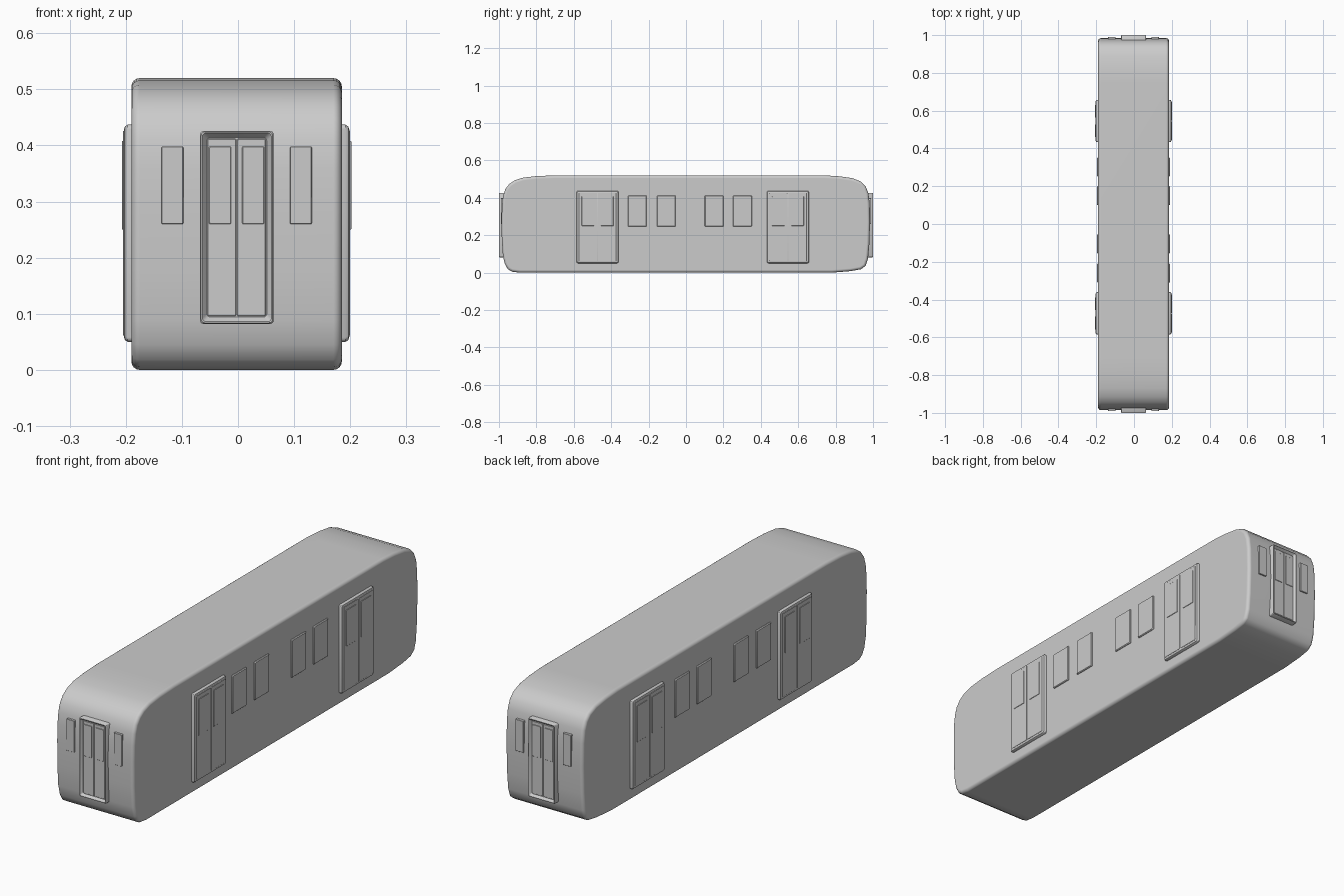
import bpy, bmesh, math

if "Cube" in bpy.data.objects:
    bpy.data.objects.remove(bpy.data.objects["Cube"])

grey = bpy.data.materials.new("light_grey")
grey.use_nodes = True
COLOUR = (0.6, 0.6, 0.6, 1)
grey.diffuse_color = COLOUR
grey.node_tree.nodes["Principled BSDF"].inputs["Base Color"].default_value = COLOUR

CX = -0.0025      # middle of the car across its width
HALF = 0.1875     # half width of the body


def finish(name, bm, angle=35):
    bmesh.ops.recalc_face_normals(bm, faces=bm.faces)
    mesh = bpy.data.meshes.new(name)
    bm.to_mesh(mesh)
    bm.free()
    ob = bpy.data.objects.new(name, mesh)
    bpy.context.collection.objects.link(ob)
    mesh.materials.append(grey)
    bpy.ops.object.select_all(action='DESELECT')
    ob.select_set(True)
    bpy.context.view_layer.objects.active = ob
    bpy.ops.object.shade_smooth_by_angle(angle=math.radians(angle))
    return ob


def rounded_rect(u0, u1, z0, z1, r, steps=3):
    pts = []
    corners = [(u1 - r, z1 - r), (u0 + r, z1 - r), (u0 + r, z0 + r), (u1 - r, z0 + r)]
    for k, (u, z) in enumerate(corners):
        for i in range(steps + 1):
            a = math.pi / 2 * (k + i / steps)
            pts.append((u + r * math.cos(a), z + r * math.sin(a)))
    return pts


def panel(name, axis, sign, rect, loops, r=0.004):
    """Closed loft of rounded rectangles; each loop is (inset, outward distance)."""
    u0, u1, z0, z1 = rect
    bm = bmesh.new()
    rings = []
    for inset, d in loops:
        ring = []
        for u, z in rounded_rect(u0 + inset, u1 - inset, z0 + inset, z1 - inset, r):
            co = (CX + sign * d, u, z) if axis == 'x' else (CX + u, sign * d, z)
            ring.append(bm.verts.new(co))
        rings.append(ring)
    n = len(rings[0])
    for a, b in zip(rings, rings[1:]):
        for i in range(n):
            bm.faces.new((a[i], a[(i + 1) % n], b[(i + 1) % n], b[i]))
    bm.faces.new(rings[0])
    bm.faces.new(rings[-1])
    return finish(name, bm)


def plate(name, axis, sign, rect, back, front, r=0.002):
    return panel(name, axis, sign, rect, [(0, back), (0, front - 0.001), (0.001, front)], r)


# Body: side profile pulled across the width, with rounded long edges
profile = [(-0.70, 0.52), (-0.80, 0.516), (-0.87, 0.508), (-0.915, 0.494), (-0.945, 0.474),
           (-0.966, 0.447), (-0.978, 0.41), (-0.984, 0.36), (-0.986, 0.29), (-0.985, 0.18),
           (-0.979, 0.09), (-0.968, 0.045), (-0.952, 0.018), (-0.93, 0.005), (-0.89, 0.0),
           (0.78, 0.0), (0.88, 0.008), (0.935, 0.018), (0.96, 0.036), (0.973, 0.075),
           (0.98, 0.15), (0.984, 0.27), (0.982, 0.37), (0.975, 0.425), (0.96, 0.462),
           (0.935, 0.487), (0.89, 0.505), (0.82, 0.515), (0.74, 0.52)]
bm = bmesh.new()
cap = bm.faces.new([bm.verts.new((CX - HALF, y, z)) for y, z in profile])
side = bmesh.ops.extrude_face_region(bm, geom=[cap])
bmesh.ops.translate(bm, vec=(2 * HALF, 0, 0),
                    verts=[v for v in side["geom"] if isinstance(v, bmesh.types.BMVert)])
body = finish("car_body", bm, 60)
bevel = body.modifiers.new("rounded_edges", 'BEVEL')
bevel.width = 0.015
bevel.segments = 4
bevel.limit_method = 'ANGLE'
bevel.angle_limit = math.radians(60)
weighted = body.modifiers.new("flat_sides", 'WEIGHTED_NORMAL')
weighted.keep_sharp = False

# Sides: two sliding doors and four windows each
for sign, label in ((1, "left"), (-1, "right")):
    for y, place in ((-0.473, "front"), (0.545, "rear")):
        name = f"{label}_{place}_door"
        panel(name + "_frame", 'x', sign, (y - 0.112, y + 0.112, 0.05, 0.437),
              [(0, 0.17), (0, 0.194), (0.003, 0.199), (0.009, 0.201)], 0.008)
        for s in (-1, 1):
            leaf = sorted((y + s * 0.002, y + s * 0.101))
            plate(name + "_leaf", 'x', sign, (*leaf, 0.061, 0.426), 0.19, 0.2025)
            pane = sorted((y + s * 0.018, y + s * 0.085))
            plate(name + "_window", 'x', sign, (*pane, 0.25, 0.408), 0.19, 0.2045)
    for y in (-0.26, -0.105, 0.15, 0.302):
        panel(f"{label}_window", 'x', sign, (y - 0.05, y + 0.05, 0.246, 0.412),
              [(0, 0.17), (0, 0.190), (0.003, 0.1935)])

# Ends: a framed, sunken double door between two narrow windows
for sign, label in ((-1, "front"), (1, "back")):
    panel(label + "_door_frame", 'y', sign, (-0.065, 0.066, 0.082, 0.426),
          [(0, 0.95), (0, 0.997), (0.002, 1.0), (0.004, 1.0), (0.012, 0.989)], 0.006)
    for s in (-1, 1):
        leaf = sorted((s * 0.001, s * 0.052))
        plate(label + "_door_leaf", 'y', sign, (*leaf, 0.096, 0.412), 0.97, 0.9905)
        pane = sorted((s * 0.010, s * 0.049))
        plate(label + "_door_window", 'y', sign, (*pane, 0.26, 0.398), 0.97, 0.9925)
        outer = sorted((s * 0.095, s * 0.134))
        plate(label + "_window", 'y', sign, (*outer, 0.26, 0.398), 0.95, 0.99)
